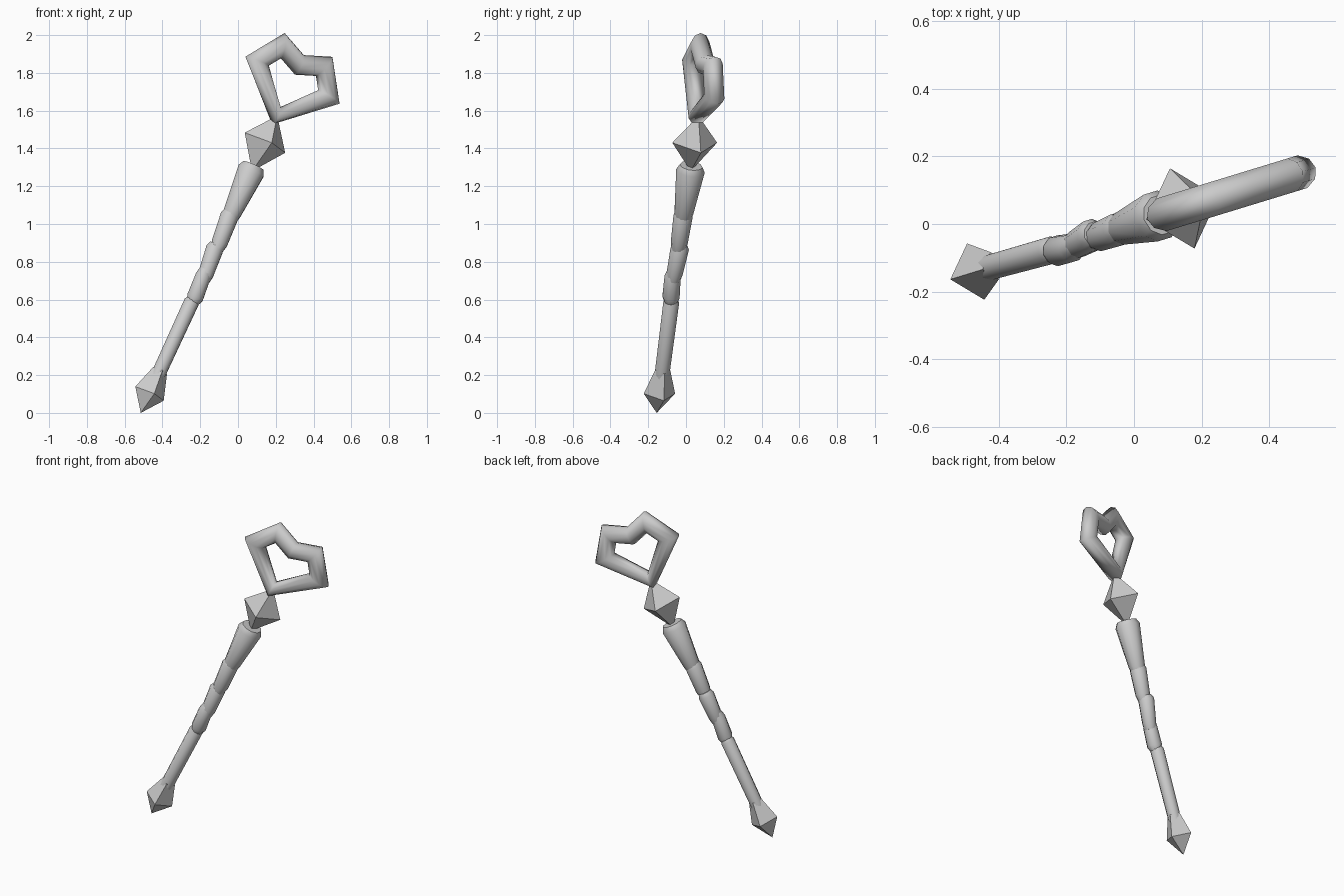
import bpy, bmesh, math
from mathutils import Matrix, Vector

if "Cube" in bpy.data.objects:
    bpy.data.objects.remove(bpy.data.objects["Cube"], do_unlink=True)

# One plain grey for the whole wand
grey = bpy.data.materials.new("plain_grey")
grey.use_nodes = True
grey.diffuse_color = (0.6, 0.6, 0.6, 1)
grey.node_tree.nodes["Principled BSDF"].inputs["Base Color"].default_value = (0.6, 0.6, 0.6, 1)

# The wand is built upright with its tip at the origin, then leaned into place
LEAN = (Matrix.Translation((-0.515, -0.155, 0))
        @ Matrix.Rotation(math.radians(17), 4, 'Z')
        @ Matrix.Rotation(math.radians(25.5), 4, 'Y'))


def loft(name, rings, closed=False, smooth=None):
    """Skin a list of equal rings; smooth is an edge angle in degrees."""
    bm = bmesh.new()
    loops = [[bm.verts.new(p) for p in ring] for ring in rings]
    n = len(loops[0])
    pairs = list(zip(loops, loops[1:]))
    if closed:
        pairs.append((loops[-1], loops[0]))
    else:
        bm.faces.new(loops[0])
        bm.faces.new(loops[-1])
    for a, b in pairs:
        for i in range(n):
            j = (i + 1) % n
            bm.faces.new((a[i], a[j], b[j], b[i]))
    bmesh.ops.remove_doubles(bm, verts=bm.verts, dist=0.0005)
    bmesh.ops.recalc_face_normals(bm, faces=bm.faces)
    mesh = bpy.data.meshes.new(name)
    bm.to_mesh(mesh)
    bm.free()
    mesh.transform(LEAN)
    mesh.materials.append(grey)
    obj = bpy.data.objects.new(name, mesh)
    bpy.context.collection.objects.link(obj)
    if smooth:
        bpy.ops.object.select_all(action='DESELECT')
        obj.select_set(True)
        bpy.context.view_layer.objects.active = obj
        bpy.ops.object.shade_smooth_by_angle(angle=math.radians(smooth))
    return obj


def turned(name, profile, sides, smooth=None):
    """Rings of (height, radius, side offset, depth offset)."""
    rings = []
    for z, r, dx, dy in profile:
        angles = [2 * math.pi * i / sides for i in range(sides)]
        rings.append([(dx + r * math.cos(a), dy + r * math.sin(a), z) for a in angles])
    return loft(name, rings, smooth=smooth)


# Four sided pommel and gem
turned("pommel", [(0, 0.0001, 0, 0), (0.113, 0.087, 0, 0), (0.25, 0.042, 0, 0)], 4)
turned("gem", [(1.42, 0.0001, 0.005, 0), (1.587, 0.124, 0.005, 0), (1.745, 0.0001, 0.005, 0)], 4)

# Shaft and the overlapping grip segments
turned("shaft", [(0.2, 0.039, 0, 0), (0.65, 0.042, 0, -0.005), (0.67, 0.032, 0, -0.005)], 10, 40)
turned("grip_lower", [(0.65, 0.034, 0.005, -0.01), (0.68, 0.046, 0.005, -0.012),
                      (0.80, 0.043, -0.004, -0.016), (0.84, 0.034, -0.004, -0.012)], 10, 40)
turned("grip_middle", [(0.78, 0.036, 0.006, -0.012), (0.82, 0.043, 0.006, -0.01),
                       (0.96, 0.049, -0.004, 0.002), (0.985, 0.038, -0.004, 0.002)], 10, 40)
turned("grip_upper", [(0.95, 0.034, 0.004, -0.008), (1.0, 0.045, 0.004, -0.008),
                      (1.15, 0.051, -0.006, -0.004), (1.18, 0.04, -0.006, -0.004)], 10, 40)
turned("collar", [(1.13, 0.04, 0, -0.004), (1.17, 0.05, 0, -0.004),
                  (1.42, 0.076, 0, 0), (1.45, 0.06, 0, 0)], 10, 40)

# Heart shaped loop of mitred tube, mirrored from its right half
half = [(0.22, 1.958), (0.127, 2.093)]
path = [(0, 1.743)] + half + [(0, 2.041)] + [(-x, z) for x, z in reversed(half)]
points = [Vector((x, 0, z)) for x, z in path]
radius, sides = 0.053, 10
rings = []
for i, p in enumerate(points):
    before = (p - points[i - 1]).normalized()
    after = (points[(i + 1) % len(points)] - p).normalized()
    tangent = (before + after).normalized()
    outward = tangent.cross(Vector((0, 1, 0)))
    mitre = 1 / tangent.dot(after) if i else 0.95
    angles = [2 * math.pi * k / sides for k in range(sides)]
    rings.append([p + outward * (radius * mitre * math.cos(a))
                  + Vector((0, radius * math.sin(a), 0)) for a in angles])
loft("heart_loop", rings, closed=True, smooth=100)
